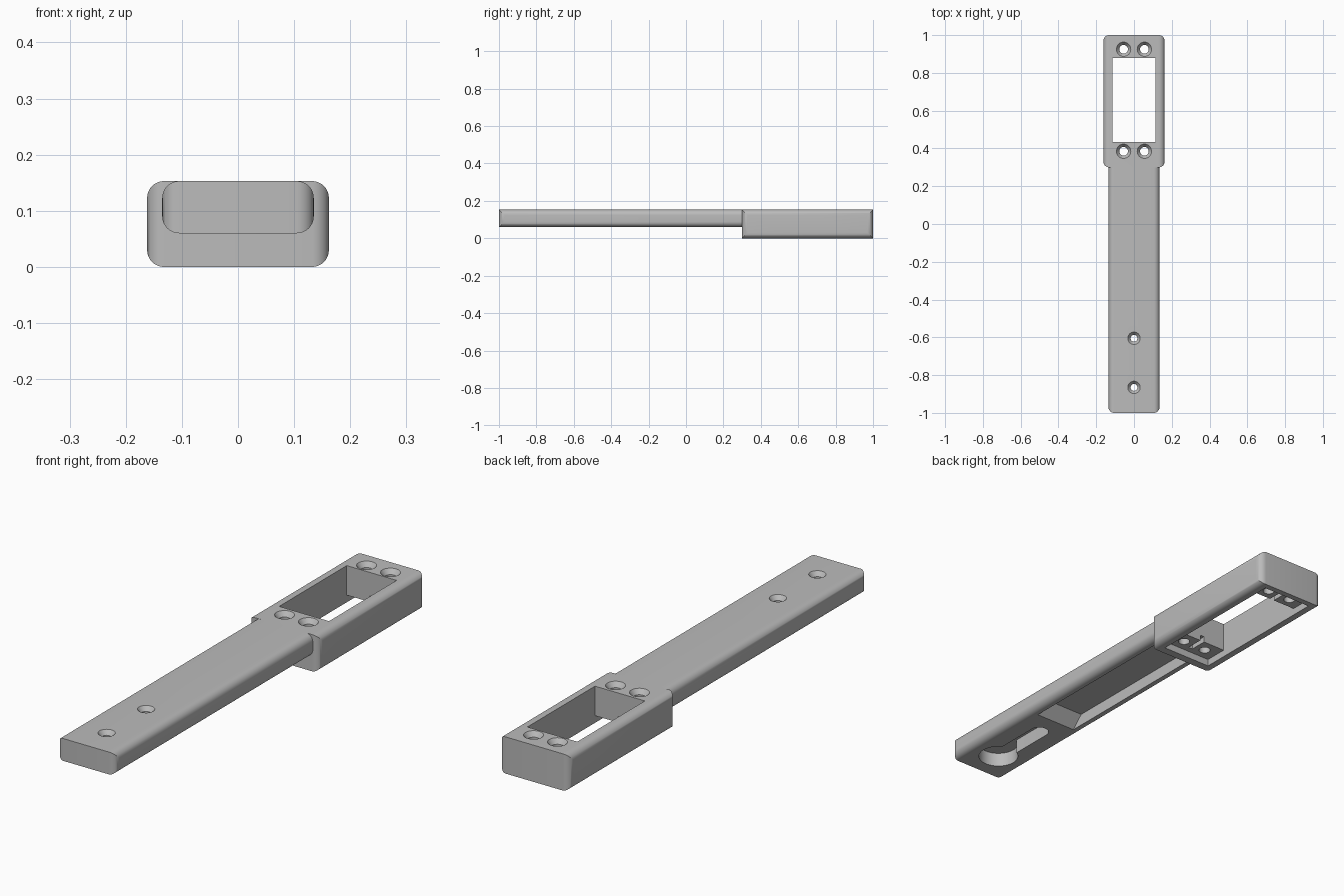
import bpy, bmesh, math

cube = bpy.data.objects.get("Cube")
if cube:
    bpy.data.objects.remove(cube, do_unlink=True)

grey = bpy.data.materials.new("plain_grey")
grey.use_nodes = True
grey.diffuse_color = (0.5, 0.5, 0.5, 1)
grey.node_tree.nodes["Principled BSDF"].inputs["Base Color"].default_value = (0.5, 0.5, 0.5, 1)


def rounded_rect(u0, u1, v0, v1, r, steps=8):
    """Outline of a rectangle with rounded corners, counter-clockwise."""
    centres = [(u1 - r, v1 - r), (u0 + r, v1 - r), (u0 + r, v0 + r), (u1 - r, v0 + r)]
    points = []
    for quarter, (cu, cv) in enumerate(centres):
        for i in range(steps + 1):
            a = math.pi / 2 * (quarter + i / steps)
            points.append((cu + r * math.cos(a), cv + r * math.sin(a)))
    return points


def rect(u0, u1, v0, v1):
    return [(u0, v0), (u1, v0), (u1, v1), (u0, v1)]


def circle(x, y, r, n=32):
    return [(x + r * math.cos(math.tau * i / n), y + r * math.sin(math.tau * i / n)) for i in range(n)]


def loft(name, lower, upper):
    """Solid between two matching 3D outlines."""
    bm = bmesh.new()
    a = [bm.verts.new(p) for p in lower]
    b = [bm.verts.new(p) for p in upper]
    bm.faces.new(a[::-1])
    bm.faces.new(b)
    for i in range(len(a)):
        j = (i + 1) % len(a)
        bm.faces.new((a[i], a[j], b[j], b[i]))
    bmesh.ops.recalc_face_normals(bm, faces=bm.faces)
    mesh = bpy.data.meshes.new(name)
    bm.to_mesh(mesh)
    bm.free()
    mesh.materials.append(grey)
    ob = bpy.data.objects.new(name, mesh)
    bpy.context.collection.objects.link(ob)
    return ob


def prism_z(outline, z0, z1, name="cutter", top=None):
    return loft(name, [(x, y, z0) for x, y in outline], [(x, y, z1) for x, y in top or outline])


def prism_y(outline, y0, y1, name):
    return loft(name, [(x, y0, z) for x, z in outline], [(x, y1, z) for x, z in outline])


def combine(target, cutter, operation="DIFFERENCE"):
    mod = target.modifiers.new("cut", "BOOLEAN")
    mod.operation, mod.object, mod.solver = operation, cutter, "EXACT"
    bpy.context.view_layer.objects.active = target
    bpy.ops.object.modifier_apply(modifier=mod.name)
    bpy.data.objects.remove(cutter, do_unlink=True)


def countersunk_hole(target, x, y, r_top, r_hole, depth):
    combine(target, prism_z(circle(x, y, r_hole), -0.1, 0.3))
    slope = (r_top - r_hole) / depth
    combine(target, prism_z(circle(x, y, r_hole), TOP - depth, TOP + depth,
                            top=circle(x, y, r_hole + 2 * depth * slope)))


TOP, BOTTOM, ROUND = 0.153, 0.06, 0.03

# Long arm: rounded section trimmed by a plan with rounded front corners
arm = prism_y(rounded_rect(-0.135, 0.135, BOTTOM, TOP, ROUND), -1.1, 0.3, "long_arm")
combine(arm, prism_z(rounded_rect(-0.135, 0.135, -1, 0.6, ROUND), -0.1, 0.3), "INTERSECT")

# Hollow under the arm with a sloped front end
combine(arm, prism_z(rect(-0.095, 0.095, -0.515, 0.27), BOTTOM - 0.015, BOTTOM + 0.05,
                     top=rect(-0.095, 0.095, -0.45, 0.27)))

# Keyhole recess under the front end: round hub and narrow slot
combine(arm, prism_z(circle(0, -0.865, 0.08, 48), 0, BOTTOM + 0.06))
combine(arm, prism_z(rounded_rect(-0.038, 0.038, -0.88, -0.567, 0.037), 0, BOTTOM + 0.06))
for y in (-0.865, -0.605):
    countersunk_hole(arm, 0, y, 0.033, 0.018, 0.018)

# Frame head
head = prism_y(rounded_rect(-0.162, 0.162, 0, TOP, ROUND), 0.2, 1.1, "frame_head")
combine(head, prism_z(rounded_rect(-0.162, 0.162, 0.3, 1, ROUND), -0.1, 0.3), "INTERSECT")

# Through window and shallow flange pocket below
combine(head, prism_z(rect(-0.115, 0.115, 0.435, 0.88), -0.1, 0.3))
combine(head, prism_z(rect(-0.115, 0.115, 0.335, 0.975), -0.1, 0.03))

# Screw holes and a small notch between each pair
for y, y0, y1 in ((0.385, 0.36, 0.45), (0.925, 0.86, 0.95)):
    combine(head, prism_z(rect(-0.01, 0.01, y0, y1), -0.1, 0.055))
    for x in (-0.055, 0.055):
        countersunk_hole(head, x, y, 0.038, 0.023, 0.02)

# Smooth the fillets, keep machined edges sharp
for ob in (arm, head):
    bpy.ops.object.select_all(action="DESELECT")
    ob.select_set(True)
    bpy.context.view_layer.objects.active = ob
    bpy.ops.object.shade_smooth_by_angle(angle=math.radians(30))
